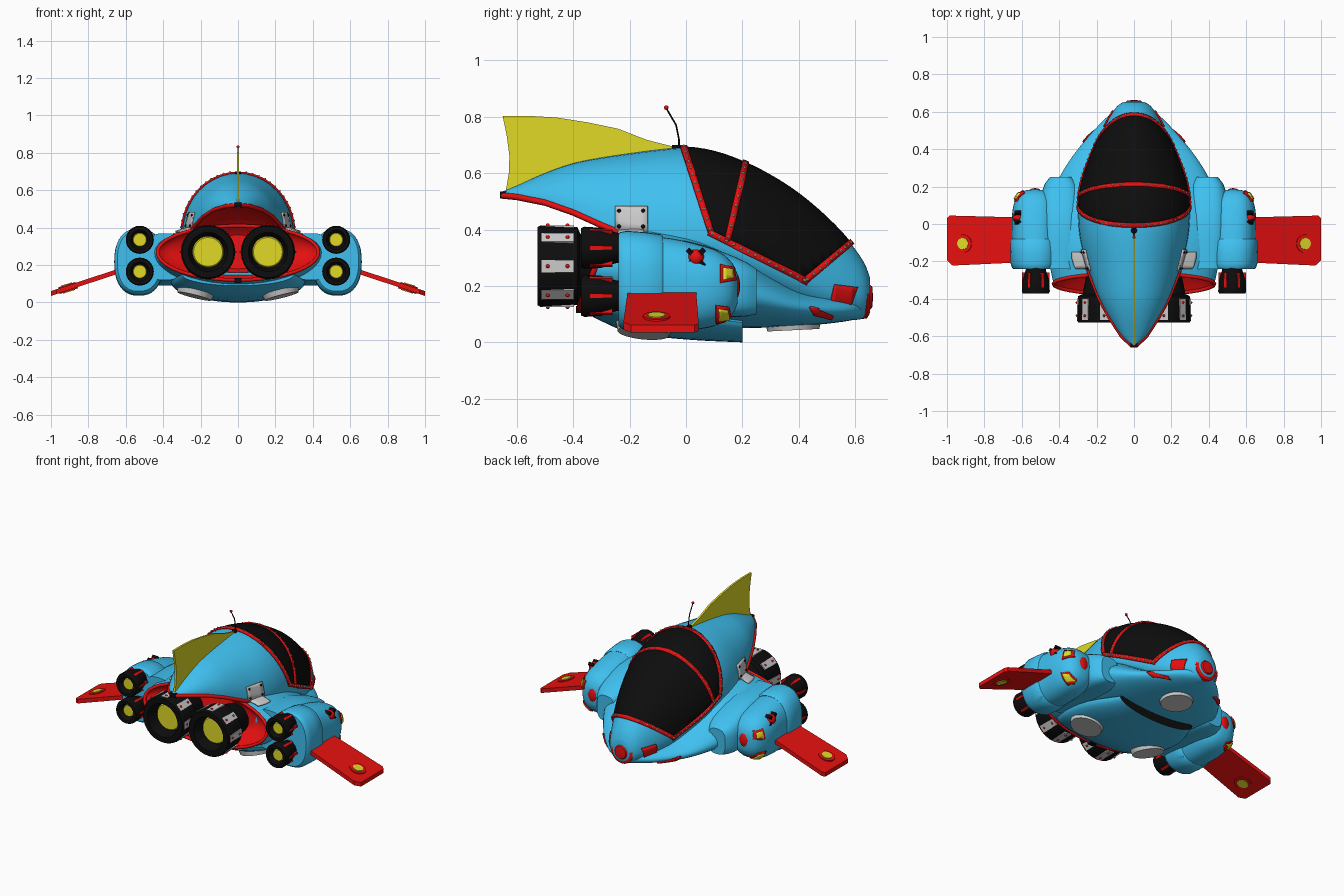
import bpy, bmesh, math
from mathutils import Vector, Matrix
from mathutils.bvhtree import BVHTree

if "Cube" in bpy.data.objects:
    bpy.data.objects.remove(bpy.data.objects["Cube"])

def mat(name, c):
    m = bpy.data.materials.new(name)
    m.diffuse_color = (*c, 1)
    m.use_nodes = True
    m.node_tree.nodes["Principled BSDF"].inputs["Base Color"].default_value = m.diffuse_color
    return m
BLUE = mat("blue", (0.05, 0.53, 0.87)); RED = mat("red", (0.8, 0.005, 0.005))
BLACK = mat("black", (0.004, 0.004, 0.004)); YELLOW = mat("yellow", (0.75, 0.7, 0.02))
GREY = mat("grey", (0.6, 0.6, 0.6))

def finish(name, bm, mats, mirror=False, pick=None, angle=40, solid=0):
    for f in bm.faces:
        f.smooth = True
        if pick:
            f.material_index = 1 if pick(f) else 0
    for e in bm.edges:
        e.smooth = e.calc_face_angle(0) < math.radians(angle)
    me = bpy.data.meshes.new(name)
    bm.to_mesh(me)
    bm.free()
    ob = bpy.data.objects.new(name, me)
    bpy.context.collection.objects.link(ob)
    for m in (mats if isinstance(mats, tuple) else (mats,)):
        me.materials.append(m)
    if solid:
        s = ob.modifiers.new("solid", 'SOLIDIFY'); s.thickness = solid; s.offset = 1
    if mirror:
        ob.modifiers.new("mirror", 'MIRROR')
    return ob

def ring(s, cx, n=40, p=2.0):
    y, w, zt, zm, zb, sl = (*s, 0)[:6]
    pts = []
    for i in range(n):
        c, q = math.cos(math.tau * i / n), math.sin(math.tau * i / n)
        z = zm + ((zt - zm) if q > 0 else (zb - zm)) * abs(q) ** (2 / p)
        pts.append(Vector((cx + w * math.copysign(abs(c) ** (2 / p), c), y + sl * (z - zm), z)))
    return pts

def loft(secs, cx=0, p=2.0, sub=3, caps=(True, True)):
    # sections: y, half width, top z, middle z, bottom z, slant
    rs, bm = [ring(s, cx, p=p) for s in secs], bmesh.new()
    rows = []
    for i in range(len(rs) - 1):
        a, b, c, d = rs[max(i - 1, 0)], rs[i], rs[i + 1], rs[min(i + 2, len(rs) - 1)]
        for k in range(sub):
            t = k / sub
            rows.append([Q + (R - P) * t / 2 + (P - 2.5 * Q + 2 * R - S / 2) * t * t
                         + (1.5 * Q - P / 2 - 1.5 * R + S / 2) * t ** 3 for P, Q, R, S in zip(a, b, c, d)])
    rows = [[bm.verts.new(v) for v in r] for r in rows + [rs[-1]]]
    n = len(rows[0])
    for a, b in zip(rows, rows[1:]):
        for j in range(n):
            bm.faces.new((a[j], a[(j + 1) % n], b[(j + 1) % n], b[j]))
    if caps[0]: bm.faces.new(rows[0])
    if caps[1]: bm.faces.new(rows[-1])
    bmesh.ops.recalc_face_normals(bm, faces=bm.faces)
    return bm

def patch(name, make, poly, thick, m, xmin=None):
    # piece of a lofted skin inside a convex side-view (y, z) outline
    bm, pts = make(), [Vector((0, *q)) for q in poly]
    mid = sum(pts, Vector()) / len(pts)
    cuts = []
    for a, b in zip(pts, pts[1:] + pts[:1]):
        no = (b - a).cross(Vector((1, 0, 0)))
        cuts.append((a, no if no.dot(mid - a) < 0 else -no))
    if xmin is not None:
        cuts.append((Vector((xmin, 0, 0)), Vector((-1, 0, 0))))
    for co, no in cuts:
        bmesh.ops.bisect_plane(bm, geom=bm.verts[:] + bm.edges[:] + bm.faces[:], plane_co=co, plane_no=no, clear_outer=True)
    return finish(name, bm, m, mirror=xmin is not None, solid=thick)

def lathe(bm, cx, cz, prof, n=28):
    rows = [[bm.verts.new((cx + r * math.cos(math.tau * i / n), y, cz + r * math.sin(math.tau * i / n)))
             for i in range(n)] for y, r in prof]
    fs = [bm.faces.new((a[j], a[(j + 1) % n], b[(j + 1) % n], b[j])) for a, b in zip(rows, rows[1:]) for j in range(n)]
    fs += [bm.faces.new(rows[0]), bm.faces.new(rows[-1])]
    bmesh.ops.recalc_face_normals(bm, faces=fs)

def box(bm, co, size, rot=Matrix()):
    bmesh.ops.create_cube(bm, size=1, matrix=Matrix.Translation(co) @ rot @ Matrix.Diagonal((*size, 1)))

def ball(bm, co, r):
    r = r if isinstance(r, tuple) else (r, r, r)
    bmesh.ops.create_uvsphere(bm, u_segments=12, v_segments=8, radius=1, matrix=Matrix.Translation(co) @ Matrix.Diagonal((*r, 1)))

def disc(bm, co, r, depth, no):
    q = Vector(no).to_track_quat('Z', 'Y').to_matrix().to_4x4()
    bmesh.ops.create_cone(bm, cap_ends=True, segments=28, radius1=r, radius2=r * 0.92, depth=depth, matrix=Matrix.Translation(co) @ q)

def tube(name, lines, r, m, cyclic=False):
    cu = bpy.data.curves.new(name, 'CURVE')
    cu.dimensions, cu.bevel_depth, cu.bevel_resolution, cu.use_fill_caps = '3D', r, 2, True
    for pts in lines:
        s = cu.splines.new('POLY')
        s.points.add(len(pts) - 1)
        for p, v in zip(s.points, pts):
            p.co = (*v, 1)
        s.use_cyclic_u = cyclic
    cu.materials.append(m)
    bpy.context.collection.objects.link(bpy.data.objects.new(name, cu))

def plate(name, pts, shift, m, mirror=False):
    bm = bmesh.new()
    f = bm.faces.new([bm.verts.new(p) for p in pts])
    ex = bmesh.ops.extrude_face_region(bm, geom=[f])
    bmesh.ops.translate(bm, vec=shift, verts=[v for v in ex['geom'] if isinstance(v, bmesh.types.BMVert)])
    bmesh.ops.recalc_face_normals(bm, faces=bm.faces)
    return finish(name, bm, m, mirror, angle=25)

# Upper fuselage with overhanging tail
BODY = [(-.65, .012, .535, .52, .515), (-.6, .065, .555, .515, .52), (-.5, .13, .60, .495, .515), (-.4, .185, .635, .46, .50),
        (-.3, .225, .655, .415, .46), (-.2, .26, .67, .375, .36), (-.1, .285, .683, .37, .25), (0, .297, .69, .37, .2),
        (.1, .297, .675, .36, .2), (.2, .285, .64, .32, .18), (.3, .255, .59, .28, .14), (.4, .215, .525, .24, .1),
        (.5, .168, .44, .2, .08), (.58, .125, .355, .18, .078), (.63, .09, .285, .17, .085), (.652, .055, .23, .165, .105)]
body = lambda: loft(BODY)
bm = body()
tree = BVHTree.FromBMesh(bm)
finish("fuselage", bm, (BLUE, RED), pick=lambda f: f.normal.z < -.3 and f.calc_center_median().y < -.2)
tube("tail_rim", [[(s * b[1], b[0], b[3]) for b in BODY[:6]] for s in (1, -1)], .011, RED)

# Wide lower hull, red rear recess and belly scoop
HULL = [(-.32, .43, .41, .27, .12, .4), (-.22, .45, .425, .27, .08, .3), (-.1, .46, .42, .26, .06, .1), (.05, .455, .39, .24, .05),
        (.2, .42, .32, .18, .05), (.3, .37, .25, .15, .053), (.4, .30, .19, .125, .058), (.5, .215, .17, .115, .066), (.58, .135, .16, .115, .077),
        (.63, .06, .15, .12, .09)]
hull = lambda: loft(HULL, caps=(False, True))
finish("lower_hull", hull(), BLUE)
finish("rear_recess", loft([HULL[0], (-.28, .39, .385, .27, .15, .35), (-.24, .3, .36, .27, .18, .2)], caps=(False, True)), RED)
tube("rear_rim", [ring(HULL[0], 0)], .01, RED, True)
finish("belly_scoop", loft([(-.33, .3, .16, .15, .09), (-.2, .35, .13, .12, .035), (0, .35, .11, .095, .01), (.2, .27, .09, .07, 0)]),
       (BLUE, BLACK), pick=lambda f: f.normal.y > .8)
bm = bmesh.new()
for co, no in (((0, .38, .058), (0, .05, -1)), ((.23, -.15, .047), (.25, -.1, -1)), ((-.23, -.15, .047), (-.25, -.1, -1))):
    disc(bm, co, .1, .03, no)
finish("belly_pads", bm, GREY)

# Canopy glass and riveted frame
patch("canopy", body, [(-.03, .75), (.09, .385), (.42, .22), (.59, .36), (.7, .75)], .004, BLACK)
rivets = bmesh.new()
FRAME = [((.09, .385), (-.012, .70), 14), ((.145, .355), (.213, .65), 12), ((.08, .39), (.43, .215), 14), ((.415, .215), (.592, .36), 12)]
for k, (a, b, n) in enumerate(FRAME):
    A, B = Vector(a), Vector(b)
    d = (B - A).normalized()
    o = Vector((-d.y, d.x)) * .011
    patch(f"canopy_frame_{k}", body, [A + o, B + o, B - o, A - o], .01, RED)
    for i in range(n):
        t = (i + .5) / n
        q = A.lerp(B, t if k == 2 else math.sin(t * math.pi / 2) * .97)
        hit = tree.ray_cast(Vector((1, *q)), Vector((-1, 0, 0)))
        if hit[0]:
            v = hit[0] + hit[1] * .01
            for s in (1, -1):
                bmesh.ops.create_icosphere(rivets, subdivisions=1, radius=.006, matrix=Matrix.Translation((s * v.x, v.y, v.z)))
finish("frame_rivets", rivets, GREY)

# Nose cap, red panels, repair plates
bm = bmesh.new()
lathe(bm, 0, .16, [(.6, .08), (.642, .075), (.65, .06), (.65, .045), (.66, .038), (.662, .015)])
finish("nose_cap", bm, RED)
patch("nose_panels", body, [(.525, .205), (.605, .195), (.58, .125), (.51, .14)], .008, RED)
patch("chin_panels", hull, [(.435, .125), (.45, .125), (.52, .095), (.515, .085), (.45, .1)], .008, RED)
patch("repair_plates", body, [(-.25, .48), (-.135, .48), (-.135, .39), (-.25, .395)], .008, GREY)
patch("lower_repair_plates", hull, [(-.24, .41), (-.15, .41), (-.15, .375), (-.24, .375)], .008, GREY, .2)
bm = bmesh.new()
for y in (-.235, -.15):
    for z in (.41, .465):
        hit = tree.ray_cast(Vector((1, y, z)), Vector((-1, 0, 0)))
        ball(bm, hit[0] + hit[1] * .008, .007)
finish("plate_bolts", bm, BLACK, True)

# Tail fin, antenna, black clips
plate("tail_fin", [(-.006, *q) for q in [(-.65, .803), (-.56, .803), (-.46, .797), (-.35, .78), (-.24, .757), (-.14, .718), (-.03, .69), (-.1, .67),
      (-.3, .64), (-.5, .58), (-.64, .53), (-.628, .6), (-.626, .66), (-.635, .73)]], (.012, 0, 0), YELLOW)
tube("antenna", [[(0, -.025, .69), (0, -.025, .72), (0, -.035, .77), (0, -.07, .83)]], .003, BLACK)
bm = bmesh.new(); ball(bm, (0, -.07, .832), .008); finish("antenna_tip", bm, RED)
bm = bmesh.new()
disc(bm, (0, -.035, .693), .016, .014, (0, 0, 1))
box(bm, (0, -.645, .523), (.04, .03, .025)); box(bm, (0, -.375, .117), (.04, .03, .025))
finish("black_clips", bm, BLACK)

# Main engines
e, w, g, r = (bmesh.new() for _ in range(4))
lathe(e, .16, .27, [(-.25, .09), (-.375, .115), (-.385, .138), (-.515, .145), (-.527, .138), (-.527, .105), (-.46, .086)])
disc(g, (.16, -.465, .27), .084, .012, (0, -1, 0))
for i in range(8):
    R = Matrix.Rotation(math.tau * i / 8, 4, 'Y')
    box(w, Vector((.16, -.455, .27)) + R @ Vector((.137, 0, 0)), (.016, .115, .045), R)
    for y in (-.49, -.42):
        ball(r, Vector((.16, y, .27)) + R @ Vector((.145, 0, 0)), .007)
finish("main_engines", e, BLACK, True); finish("main_engine_blocks", w, GREY, True)
finish("main_engine_glow", g, YELLOW, True); finish("main_engine_bolts", r, RED, True)

# Side pods with fairings
POD = [(-.235, .11, .385, .22, .06), (-.2, .122, .385, .22, .05), (-.05, .122, .368, .21, .04), (.05, .122, .345, .2, .047),
       (.12, .108, .32, .2, .065), (.165, .08, .28, .2, .1), (.183, .04, .24, .19, .14)]
pod = lambda: loft(POD, .53, 2.4)
finish("side_pods", pod(), BLUE, True)
finish("pod_collars", loft([(-.24, .115, .385, .22, .06), (-.21, .13, .395, .22, .042), (-.09, .13, .383, .213, .036), (-.088, .115, .37, .21, .05)],
                           .53, 2.4, 2), BLUE, True)
finish("pod_fairings", loft([(-.24, .1, .37, .24, .12), (0, .11, .36, .23, .1), (.18, .1, .3, .19, .09), (.25, .06, .26, .18, .1)], .39, 3), BLUE, True)
for k, (y, z) in enumerate(((.145, .24), (.13, .1))):
    for name, h, t, m in (("frame", 1, .007, RED), ("lens", .65, .012, YELLOW)):
        patch(f"pod_light_{name}_{k}", pod, [(y + a * h, z + b * h) for a, b in ((-.025, .032), (.02, .026), (.03, -.02), (-.025, -.03))], t, m, .56)
bm = bmesh.new(); ball(bm, (.53, .172, .2), (.035, .02, .05)); ball(bm, (.62, .035, .3), .03)
finish("pod_red_caps", bm, RED, True)
bm = bmesh.new()
for a in (45, 135):
    box(bm, (.622, .035, .3), (.035, .085, .018), Matrix.Rotation(math.radians(a), 4, 'X'))
finish("pod_valve_cross", bm, BLACK, True)

# Small pod engines
e, g, r = (bmesh.new() for _ in range(3))
for z in (.335, .165):
    lathe(e, .525, z, [(-.22, .05), (-.25, .055), (-.3, .071), (-.36, .075), (-.372, .07), (-.372, .052), (-.34, .038)], 24)
    disc(g, (.525, -.345, z), .037, .01, (0, -1, 0))
    for i in range(6):
        R = Matrix.Rotation(math.tau * i / 6, 4, 'Y')
        box(r, Vector((.525, -.3, z)) + R @ Vector((.066, 0, 0)), (.016, .08, .014), R)
finish("pod_engines", e, BLACK, True); finish("pod_engine_glow", g, YELLOW, True); finish("pod_engine_stripes", r, RED, True)

# Wings with yellow roundels
wz = lambda x: .18 - (x - .64) * .33
plate("wings", [(x, y, wz(x)) for x, y in ((.6, -.205), (.97, -.222), (1, -.195), (1, .03), (.985, .045), (.6, .035))], (0, 0, -.026), RED, True)
for name, rad, d, m in (("ring", .052, .036, RED), ("roundel", .033, .044, YELLOW)):
    bm = bmesh.new(); disc(bm, (.91, -.105, wz(.91) - .013), rad, d, (.31, 0, 1)); finish("wing_" + name, bm, m, True)
